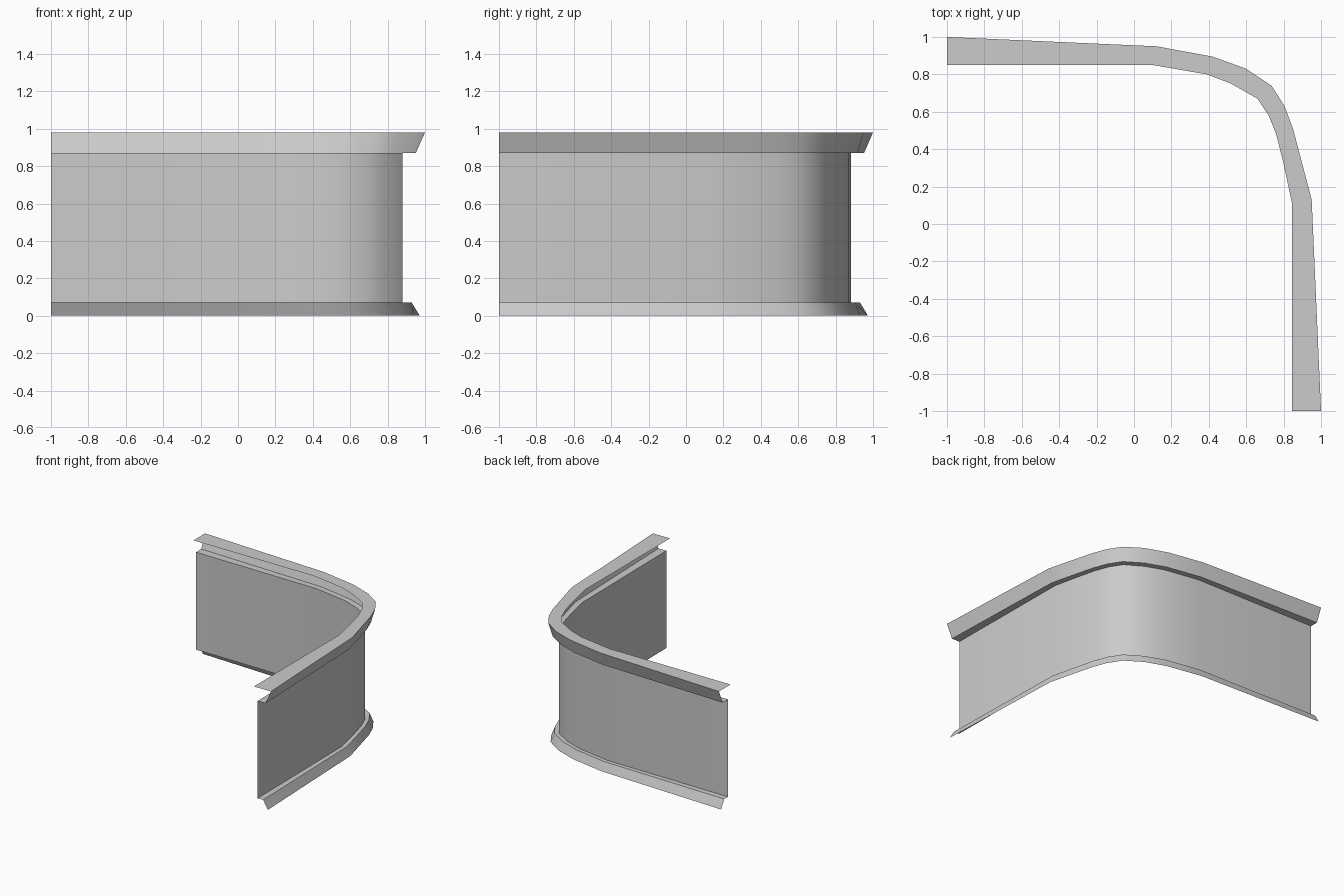
import bpy
from mathutils import Vector

cube = bpy.data.objects.get("Cube")
if cube:
    bpy.data.objects.remove(cube, do_unlink=True)

# Plain grey plaster
grey = bpy.data.materials.new("plain grey")
grey.use_nodes = True
colour = (0.6, 0.6, 0.6, 1)
grey.diffuse_color = colour
grey.node_tree.nodes["Principled BSDF"].inputs["Base Color"].default_value = colour

# Plan of the corner: inner and outer guide rails, running from the left end to the front end
inner_rail = [(-1, .85), (.1, .85), (.39, .8), (.52, .75), (.66, .67),
              (.72, .58), (.76, .48), (.8, .32), (.845, .11), (.845, -1)]
outer_rail = [(-1, 1), (.12, .95), (.42, .895), (.6, .83), (.735, .74),
              (.805, .63), (.85, .51), (.9, .32), (.95, .13), (1, -1)]


def sweep(name, profile):
    """Sweep (fraction from inner to outer rail, height) points along the plan."""
    verts, faces = [], []
    for inner, outer in zip(inner_rail, outer_rail):
        for fraction, height in profile:
            point = Vector(inner).lerp(Vector(outer), fraction)
            verts.append((point.x, point.y, height))
    count = len(profile)
    for ring in range(len(inner_rail) - 1):
        for step in range(count - 1):
            start = ring * count + step
            faces.append((start, start + count, start + count + 1, start + 1))
    mesh = bpy.data.meshes.new(name)
    mesh.from_pydata(verts, [], faces)
    mesh.flip_normals()
    mesh.materials.append(grey)
    part = bpy.data.objects.new(name, mesh)
    bpy.context.collection.objects.link(part)
    bpy.ops.object.select_all(action="DESELECT")
    part.select_set(True)
    bpy.context.view_layer.objects.active = part
    bpy.ops.object.shade_smooth_by_angle()
    return part


# Profile heights and the wall's position between the rails
wall_line = .22
base_top, cornice_bottom, cornice_top = .07, .87, .98

# Skirting flares outward at the floor
sweep("skirting", [(.82, 0), (.54, base_top), (wall_line, base_top)])

# Thin curved wall
sweep("curved_wall", [(wall_line, base_top), (wall_line, cornice_bottom)])

# Cornice: underside ledge, sloping face, flat top
sweep("cornice", [(wall_line, cornice_bottom), (.68, cornice_bottom),
                  (1, cornice_top), (0, cornice_top)])
